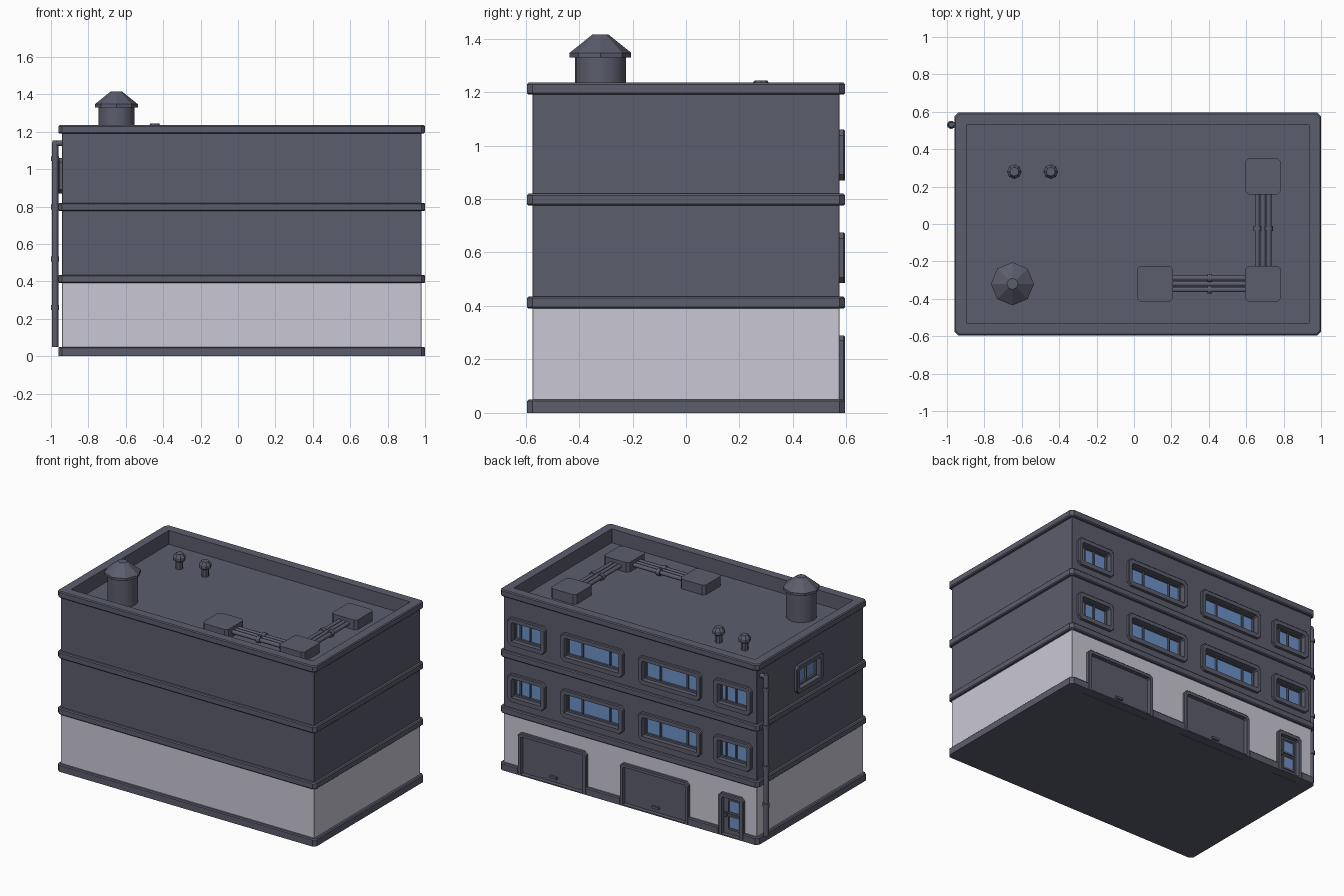
import bpy, bmesh, math
from mathutils import Matrix, Vector

if "Cube" in bpy.data.objects:
    bpy.data.objects.remove(bpy.data.objects["Cube"])


def material(name, col):
    m = bpy.data.materials.new(name)
    m.diffuse_color = (*col, 1)
    m.use_nodes = True
    m.node_tree.nodes["Principled BSDF"].inputs["Base Color"].default_value = m.diffuse_color
    return m


SLATE = material("slate grey", (0.105, 0.11, 0.15))
PALE = material("pale grey", (0.59, 0.58, 0.66))
GLASS = material("window blue", (0.15, 0.29, 0.58))


def finish(name, bm, mat=SLATE, mtx=None, smooth=False):
    bmesh.ops.recalc_face_normals(bm, faces=bm.faces)
    me = bpy.data.meshes.new(name)
    bm.to_mesh(me)
    bm.free()
    ob = bpy.data.objects.new(name, me)
    bpy.context.collection.objects.link(ob)
    me.materials.append(mat)
    if mtx:
        me.transform(mtx)
    if smooth:
        bpy.ops.object.select_all(action='DESELECT')
        ob.select_set(True)
        bpy.context.view_layer.objects.active = ob
        bpy.ops.object.shade_smooth_by_angle(angle=math.radians(40))
    return ob


def loft(bm, rings, closed=False):
    """Skin a list of equal point loops; cap the ends unless closed."""
    vs = [[bm.verts.new(p) for p in r] for r in rings]
    n = len(vs[0])
    pairs = list(zip(vs, vs[1:])) + ([(vs[-1], vs[0])] if closed else [])
    for a, b in pairs:
        for i in range(n):
            bm.faces.new((a[i], a[(i + 1) % n], b[(i + 1) % n], b[i]))
    if not closed:
        bm.faces.new(vs[0])
        bm.faces.new(vs[-1])


def octo(x0, x1, y0, y1, c, clow=None):
    """Rectangle with cut corners."""
    d = c if clow is None else clow
    return [(x0 + d, y0), (x1 - d, y0), (x1, y0 + d), (x1, y1 - c),
            (x1 - c, y1), (x0 + c, y1), (x0, y1 - c), (x0, y0 + d)]


def add_box(bm, x0, x1, y0, y1, z0, z1, mtx=Matrix()):
    m = mtx @ Matrix.Translation(((x0 + x1) / 2, (y0 + y1) / 2, (z0 + z1) / 2)) \
        @ Matrix.Diagonal((x1 - x0, y1 - y0, z1 - z0, 1))
    bmesh.ops.create_cube(bm, size=1, matrix=m)


def box(name, *dims, mat=SLATE, mtx=None):
    bm = bmesh.new()
    add_box(bm, *dims)
    return finish(name, bm, mat, mtx)


def lathe(bm, profile, n, mtx=Matrix()):
    loft(bm, [[mtx @ Vector((r * math.cos(2 * math.pi * i / n),
                             r * math.sin(2 * math.pi * i / n), z))
               for i in range(n)] for r, z in profile])


def frame(name, w, h, t, y0, y1, c, mtx, low=None, clow=None):
    """Ring-shaped frame, centred in x, standing on z = 0, facing +y."""
    low = t if low is None else low
    b = 0.005
    outer = lambda e: octo(-w/2 + e, w/2 - e, 0, h - e, c, clow)
    inner = octo(-w/2 + t, w/2 - t, low, h - t, c * 0.4, 0)
    put = lambda pts, y: [(u, y, v) for u, v in pts]
    bm = bmesh.new()
    loft(bm, [put(outer(0), y0), put(outer(0), y1 - b), put(outer(b), y1),
              put(inner, y1), put(inner, y0)], closed=True)
    return finish(name, bm, SLATE, mtx)


# Main body: walls and projecting belts lofted from an (offset, height) profile
CX, HX, HY = 0.02, 0.96, 0.575
B = 0.006
profile = [(0.02, 0)]
for lo, hi in ((None, 0.05), (0.39, 0.435), (0.775, 0.82), (1.19, 1.235)):
    if lo:
        profile += [(0, lo), (0.02 - B, lo), (0.02, lo + B)]
    profile += [(0.02, hi - B), (0.02 - B, hi)]
    if hi < 1.2:
        profile.append((0, hi))
profile += [(-0.045, 1.235), (-0.045, 1.14)]
body_bm = bmesh.new()
loft(body_bm, [[(x, y, z) for x, y in octo(CX - HX - o, CX + HX + o, -HY - o, HY + o,
                                           0.02 if o > 0 else 0.002)]
               for o, z in profile])
body = finish("building_body", body_bm)
cut = bmesh.new()


# Windows: frame, sash, glass and mullions
def window(w, h, mtx, bars):
    t = 0.03
    add_box(cut, -w/2 + 0.015, w/2 - 0.015, -0.04, 0.1, 0.015, h - 0.015, mtx)
    frame("window_frame", w, h, t, -0.035, 0.02, 0.022, mtx)
    inset = mtx @ Matrix.Translation((0, 0, t))
    iw, ih = w - 2 * t, h - 2 * t
    frame("window_sash", iw, ih, 0.012, -0.035, -0.012, 0.0, inset)
    box("window_glass", -iw/2 + .01, iw/2 - .01, -0.034, -0.026, 0.01, ih - 0.01,
        mat=GLASS, mtx=inset)
    for f in bars:
        box("window_mullion", f * iw - 0.005, f * iw + 0.005, -0.03, -0.014,
            0.01, ih - 0.01, mtx=inset)


for z in (0.485, 0.87):
    for x, w, bars in ((0.797, 0.285, (-0.03, 0.3)), (0.302, 0.475, (-0.28, 0.22)),
                       (-0.287, 0.475, (-0.28, 0.22)), (-0.763, 0.285, (-0.03, 0.3))):
        window(w, 0.19, Matrix.Translation((x, HY, z)), bars)
window(0.29, 0.19, Matrix.Translation((CX - HX, 0.022, 0.87))
       @ Matrix.Rotation(math.pi / 2, 4, 'Z'), (-0.03, 0.3))


# Garage doors and entrance door
def doorway(name, w, h, t, mtx):
    add_box(cut, -w/2, w/2, -0.04, 0.1, -0.1, h - 0.02, mtx)
    frame(name + "_frame", w, h, t, -0.038, 0.02, 0.02, mtx, 0.008, 0)
    box(name + "_panel", -w/2 + 0.01, w/2 - 0.01, -0.038, -0.008, 0.002, h - 0.01, mtx=mtx)


for x in (0.602, -0.172):
    m = Matrix.Translation((x, HY, 0))
    doorway("garage_door", 0.52, 0.29, 0.024, m)
    box("garage_handle", -0.025, 0.025, -0.01, 0.006, 0.035, 0.05, mtx=m)
m = Matrix.Translation((-0.755, HY, 0))
doorway("entrance_door", 0.19, 0.29, 0.026, m)
for z in (0.04, 0.15):
    frame("door_pane_frame", 0.096, 0.1, 0.013, -0.01, -0.001, 0, m @ Matrix.Translation((-0.008, 0, z)))
    box("door_glass", -0.047, 0.031, -0.01, -0.005, z + 0.01, z + 0.09, mat=GLASS, mtx=m)
box("door_handle", 0.045, 0.057, -0.01, 0.008, 0.125, 0.155, mtx=m)

# Cut the openings, then colour the ground floor walls
cutter = finish("opening_cutter", cut)
cutter.hide_render = True
mod = body.modifiers.new("openings", 'BOOLEAN')
mod.operation, mod.solver, mod.object = 'DIFFERENCE', 'EXACT', cutter
bpy.context.view_layer.objects.active = body
bpy.ops.object.modifier_apply(modifier=mod.name)
bpy.data.objects.remove(cutter)
me = body.data
me.materials.clear()
me.materials.append(SLATE)
me.materials.append(PALE)
for p in me.polygons:
    zs = [me.vertices[i].co.z for i in p.vertices]
    wall = abs(p.normal.z) < 0.1 and max(zs) > 0.3 and max(zs) < 0.392 and min(zs) > -0.01
    p.material_index = 1 if wall else 0

# Roof chimney with eight-sided cowl
ROOF = 1.14
bm = bmesh.new()
lathe(bm, [(0.096, ROOF - 0.01), (0.096, 1.335)], 16, Matrix.Translation((-0.65, -0.32, 0)))
finish("chimney_stack", bm, smooth=True)
bm = bmesh.new()
lathe(bm, [(0.115, 1.33), (0.115, 1.347), (0.03, 1.415)], 8, Matrix.Translation((-0.65, -0.32, 0)))
finish("chimney_cowl", bm)

# Small mushroom vents
for x in (-0.64, -0.445):
    bm = bmesh.new()
    lathe(bm, [(0.024, ROOF - 0.01), (0.024, 1.19), (0.039, 1.2), (0.039, 1.222), (0.024, 1.243)],
          8, Matrix.Translation((x, 0.28, 0)))
    finish("roof_vent", bm)

# Roof units
for x, y in ((0.112, -0.32), (0.69, -0.32), (0.69, 0.255)):
    bm = bmesh.new()
    s = 0.096
    loft(bm, [[(a, b, z) for a, b in octo(x - s, x + s, y - s, y + s, 0.018)]
              for z in (ROOF - 0.01, 1.207)])
    finish("roof_unit", bm)

# Pipe runs between the units, with collars
for start, length, turn in (((0.15, -0.32), 0.5, 0), ((0.69, -0.28), 0.5, math.pi / 2)):
    base = Matrix.Translation((*start, 1.172)) @ Matrix.Rotation(turn, 4, 'Z') \
        @ Matrix.Rotation(math.pi / 2, 4, 'Y')
    bm = bmesh.new()
    for off in (-0.031, 0, 0.031):
        m = base @ Matrix.Translation((0, off, 0))
        lathe(bm, [(0.014, 0), (0.014, length)], 10, m)
        if off:
            lathe(bm, [(0.022, 0.242), (0.022, 0.268)], 10, m)
    finish("roof_pipes", bm, smooth=True)

# Drainpipe with elbow and collars
bm = bmesh.new()
P = Matrix.Translation((-0.978, 0.53, 0))
lathe(bm, [(0.017, 0.05), (0.017, 1.135), (0.013, 1.153)], 10, P)
for z in (0.26, 0.52, 0.797, 1.055):
    lathe(bm, [(0.022, z - 0.013), (0.022, z + 0.013)], 10, P)
lathe(bm, [(0.015, -0.005), (0.015, 0.06)], 10,
      P @ Matrix.Translation((0, 0, 1.138)) @ Matrix.Rotation(math.pi / 2, 4, 'Y'))
finish("drainpipe", bm, smooth=True)
